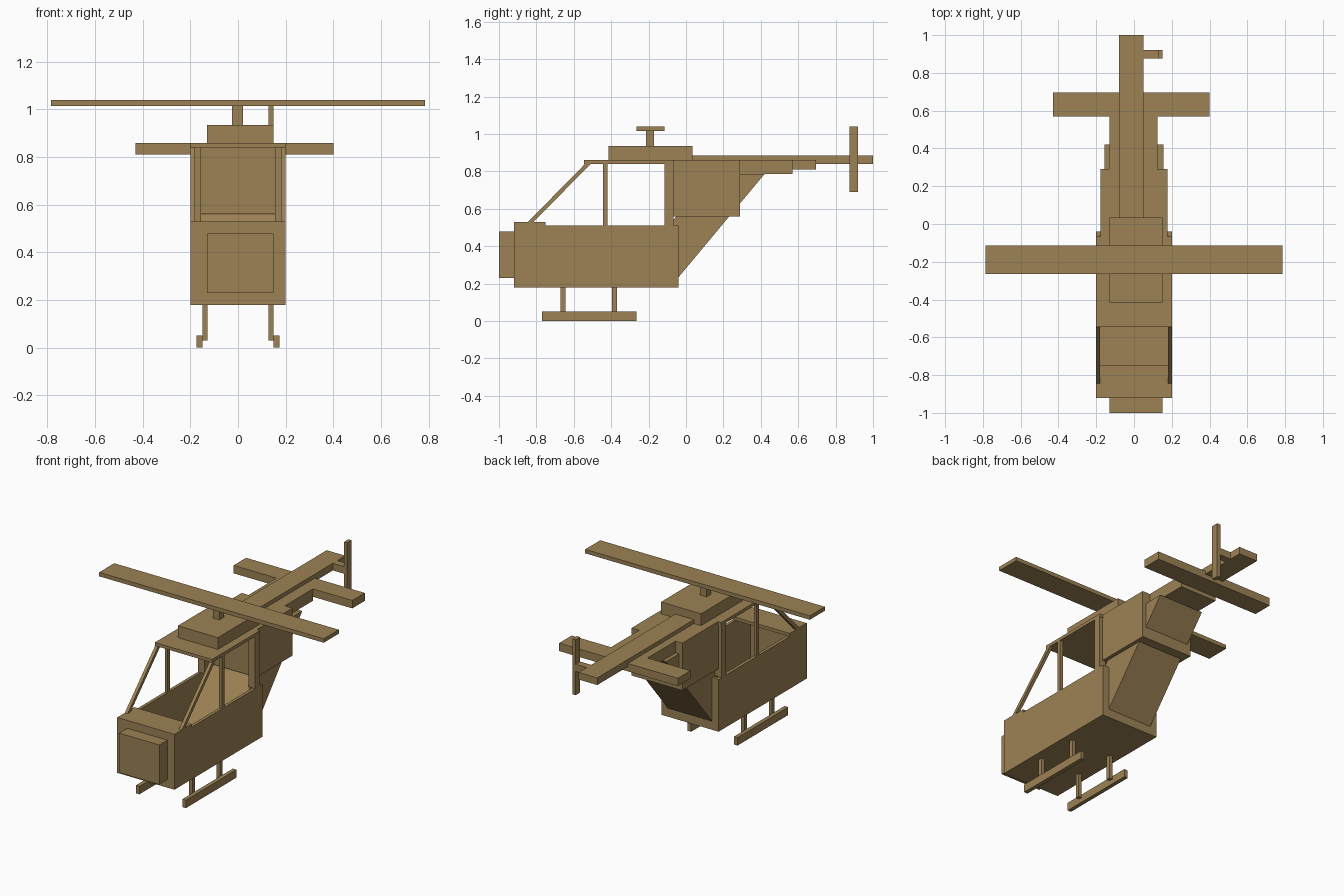
import bpy, bmesh

cube = bpy.data.objects.get("Cube")
if cube:
    bpy.data.objects.remove(cube, do_unlink=True)

tan = bpy.data.materials.new("tan")
tan.use_nodes = True
COLOUR = (0.335, 0.224, 0.09, 1)
tan.diffuse_color = COLOUR
tan.node_tree.nodes["Principled BSDF"].inputs["Base Color"].default_value = COLOUR


def prism(name, profile, x0, x1):
    """Extrude a (y, z) profile from x0 to x1."""
    bm = bmesh.new()
    face = bm.faces.new([bm.verts.new((x0, y, z)) for y, z in profile])
    ext = bmesh.ops.extrude_face_region(bm, geom=[face])
    moved = [v for v in ext["geom"] if isinstance(v, bmesh.types.BMVert)]
    bmesh.ops.translate(bm, verts=moved, vec=(x1 - x0, 0, 0))
    bmesh.ops.recalc_face_normals(bm, faces=bm.faces)
    mesh = bpy.data.meshes.new(name)
    bm.to_mesh(mesh)
    bm.free()
    mesh.materials.append(tan)
    obj = bpy.data.objects.new(name, mesh)
    bpy.context.collection.objects.link(obj)
    return obj


def box(name, x, y, z):
    return prism(name, [(y[0], z[0]), (y[1], z[0]), (y[1], z[1]), (y[0], z[1])], *x)


# Open cabin tub with nose
box("cabin_floor", (-0.2, 0.2), (-0.92, -0.04), (0.18, 0.2))
box("front_wall", (-0.18, 0.18), (-0.92, -0.9), (0.2, 0.51))
box("rear_wall", (-0.18, 0.18), (-0.06, -0.04), (0.2, 0.51))
box("dashboard", (-0.2, 0.2), (-0.92, -0.75), (0.51, 0.53))
box("nose", (-0.13, 0.15), (-1.0, -0.92), (0.23, 0.48))

# Roof and engine
box("roof", (-0.2, 0.2), (-0.545, -0.065), (0.84, 0.86))
box("engine_bay", (-0.178, 0.178), (-0.07, 0.29), (0.56, 0.86))
box("rotor_housing", (-0.13, 0.15), (-0.415, 0.035), (0.86, 0.935))

# Slanted belly running from the tub up to the tail
prism("slanted_belly", [(-0.06, 0.21), (0.42, 0.786), (0.137, 0.786), (-0.352, 0.2)],
      -0.155, 0.155)

# Main rotor
box("rotor_mast", (-0.025, 0.02), (-0.215, -0.17), (0.935, 1.015))
box("rotor_blade", (-0.785, 0.785), (-0.265, -0.115), (1.015, 1.04))

# Tail
box("tail_base", (-0.13, 0.125), (0.29, 0.57), (0.785, 0.86))
box("stabilizer", (-0.43, 0.4), (0.57, 0.695), (0.81, 0.86))
box("tail_boom", (-0.08, 0.05), (0.035, 1.0), (0.84, 0.885))
box("tail_rotor_shaft", (0.05, 0.127), (0.875, 0.92), (0.84, 0.885))
box("tail_rotor_blade", (0.127, 0.15), (0.875, 0.92), (0.69, 1.04))

# Mirrored side parts
for side, s in (("left", 1), ("right", -1)):
    box(side + "_wall", (s * 0.18, s * 0.2), (-0.92, -0.04), (0.2, 0.51))
    prism(side + "_windshield_pillar",
          [(-0.845, 0.53), (-0.815, 0.53), (-0.51, 0.84), (-0.54, 0.84)], s * 0.18, s * 0.2)
    box(side + "_middle_post", (s * 0.18, s * 0.2), (-0.445, -0.42), (0.51, 0.84))
    box(side + "_rear_post", (s * 0.155, s * 0.2), (-0.115, -0.068), (0.51, 0.84))
    box(side + "_skid", (s * 0.15, s * 0.175), (-0.77, -0.265), (0, 0.05))
    for place, y in (("front", -0.67), ("rear", -0.395)):
        box(f"{side}_{place}_strut", (s * 0.127, s * 0.15), (y, y + 0.025), (0.03, 0.18))
